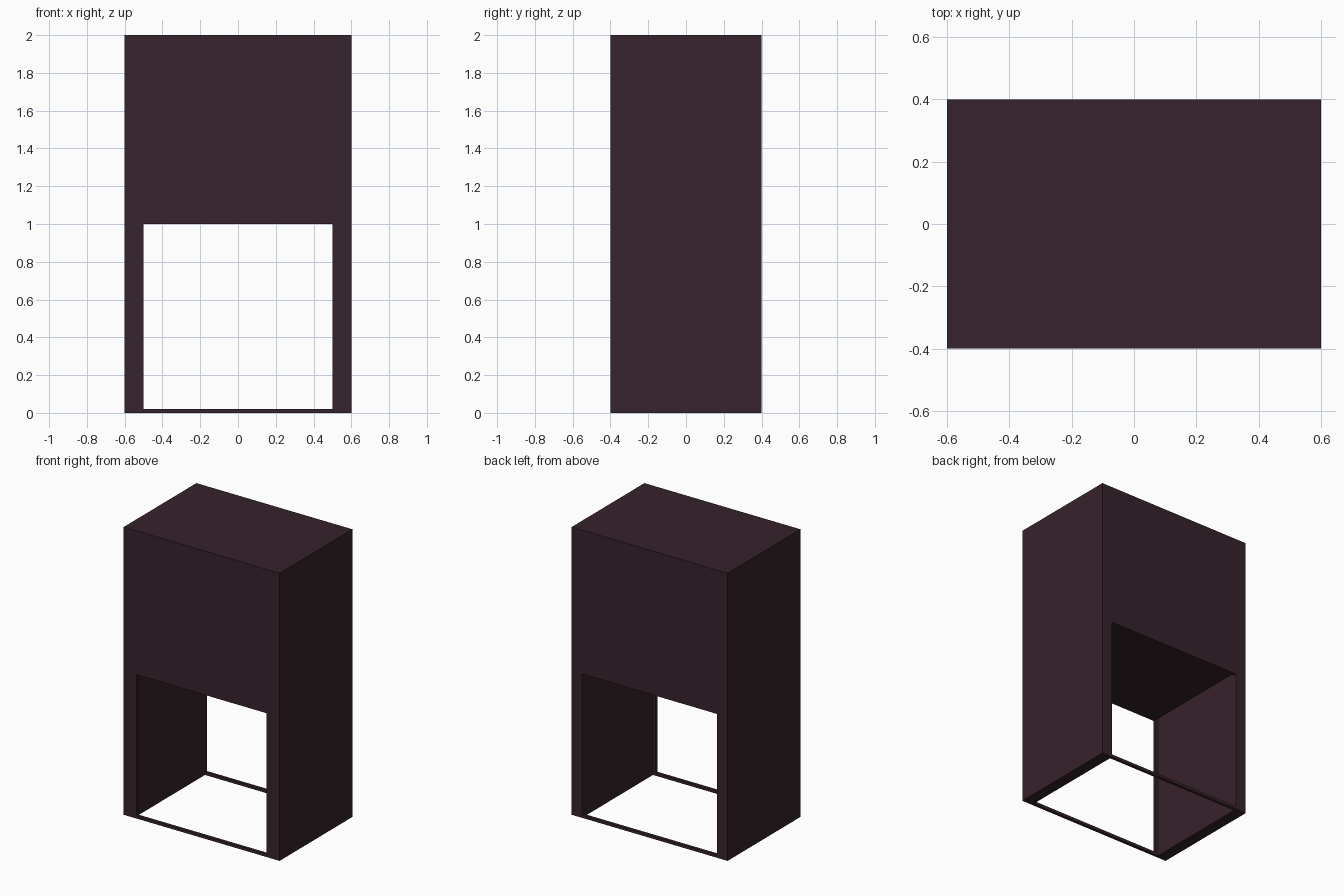
import bpy

if "Cube" in bpy.data.objects:
    bpy.data.objects.remove(bpy.data.objects["Cube"])

mat = bpy.data.materials.new("dark plum wood")
mat.diffuse_color = (0.037, 0.016, 0.025, 1)
mat.use_nodes = True
mat.node_tree.nodes["Principled BSDF"].inputs["Base Color"].default_value = mat.diffuse_color


def box(name, x0, x1, y0, y1, z0, z1):
    """Axis-aligned box from its limits."""
    bpy.ops.mesh.primitive_cube_add(size=1, location=((x0 + x1) / 2, (y0 + y1) / 2, (z0 + z1) / 2))
    ob = bpy.context.object
    ob.name = name
    ob.scale = (x1 - x0, y1 - y0, z1 - z0)
    bpy.ops.object.transform_apply(location=False, rotation=False, scale=True)
    ob.data.materials.append(mat)
    return ob


# Closed upper body; its underside is the ceiling of the opening
box("upper_body", -0.52, 0.52, -0.38, 0.38, 1.02, 2)
box("ceiling_panel", -0.5, 0.5, -0.38, 0.38, 1.0, 1.02)

# Thick side walls
box("left_wall", -0.6, -0.52, -0.4, 0.4, 0, 2)
box("right_wall", 0.52, 0.6, -0.4, 0.4, 0, 2)

# Front and back panels above the opening, with thin bars at the floor
for name, y0, y1 in (("front", -0.4, -0.38), ("back", 0.38, 0.4)):
    box(name + "_panel", -0.52, 0.52, y0, y1, 1, 2)
    box(name + "_floor_bar", -0.52, 0.52, y0, y1, 0, 0.02)

# Narrow stiles framing the front opening
box("front_left_stile", -0.52, -0.5, -0.4, -0.38, 0.02, 1)
box("front_right_stile", 0.5, 0.52, -0.4, -0.38, 0.02, 1)
